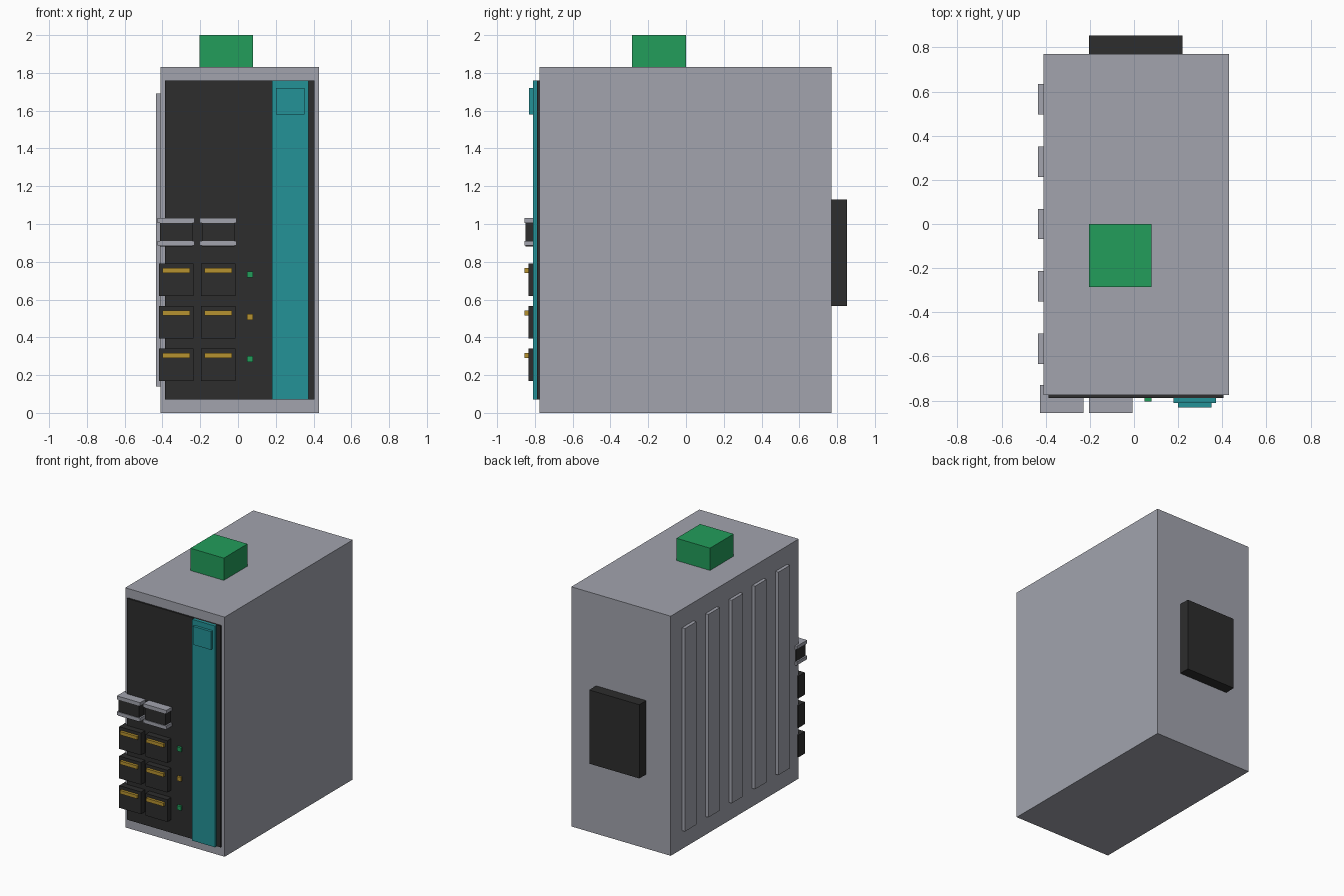
import bpy

if "Cube" in bpy.data.objects:
    bpy.data.objects.remove(bpy.data.objects["Cube"])


def material(name, r, g, b):
    m = bpy.data.materials.new(name)
    m.diffuse_color = (r, g, b, 1)
    m.use_nodes = True
    m.node_tree.nodes["Principled BSDF"].inputs["Base Color"].default_value = m.diffuse_color
    return m


GREY = material("case_grey", 0.36, 0.37, 0.42)
BLACK = material("black_plastic", 0.026, 0.026, 0.026)
TEAL = material("teal", 0.017, 0.29, 0.31)
GREEN = material("green", 0.016, 0.34, 0.105)
GOLD = material("gold", 0.47, 0.29, 0.03)


def box(name, mat, x, y, z):
    """Box from (min, max) ranges along each axis."""
    bpy.ops.mesh.primitive_cube_add(size=1, location=[(a + b) / 2 for a, b in (x, y, z)])
    o = bpy.context.object
    o.name = name
    o.scale = [b - a for a, b in (x, y, z)]
    bpy.ops.object.transform_apply(location=False, rotation=False, scale=True)
    o.data.materials.append(mat)
    return o


# Housing and front panel
box("case", GREY, (-0.41, 0.43), (-0.775, 0.77), (0, 1.83))
box("front_panel", BLACK, (-0.387, 0.405), (-0.788, -0.77), (0.07, 1.76))
box("teal_stripe", TEAL, (0.18, 0.372), (-0.81, -0.78), (0.07, 1.76))
box("stripe_badge", TEAL, (0.20, 0.352), (-0.83, -0.80), (1.58, 1.72))

# Power terminal on top, rail clip on the back
box("power_terminal", GREEN, (-0.203, 0.08), (-0.285, 0), (1.82, 2.0))
box("rail_clip", BLACK, (-0.203, 0.22), (0.76, 0.853), (0.567, 1.13))

# Cooling ribs on the left side
for i in range(5):
    c = (i - 2) * 0.282
    box("cooling_rib", GREY, (-0.435, -0.40), (c - 0.069, c + 0.069), (0.14, 1.69))

# Two columns of ports
for c in (-0.327, -0.105):
    # Fibre slot with metal plates above and below
    box("fibre_slot", BLACK, (c - 0.086, c + 0.086), (-0.85, -0.735), (0.88, 1.015))
    for z in (0.885, 1.005):
        box("fibre_slot_plate", GREY, (c - 0.098, c + 0.098), (-0.855, -0.73), (z, z + 0.026))
    # Network sockets with gold contacts
    for z in (0.17, 0.395, 0.62):
        box("network_socket", BLACK, (c - 0.092, c + 0.092), (-0.835, -0.76), (z, z + 0.17))
        box("gold_contacts", GOLD, (c - 0.073, c + 0.073), (-0.855, -0.82), (z + 0.12, z + 0.146))

# Status lights
for z, mat in ((0.285, GREEN), (0.507, GOLD), (0.733, GREEN)):
    box("status_light", mat, (0.047, 0.08), (-0.805, -0.78), (z - 0.016, z + 0.016))
